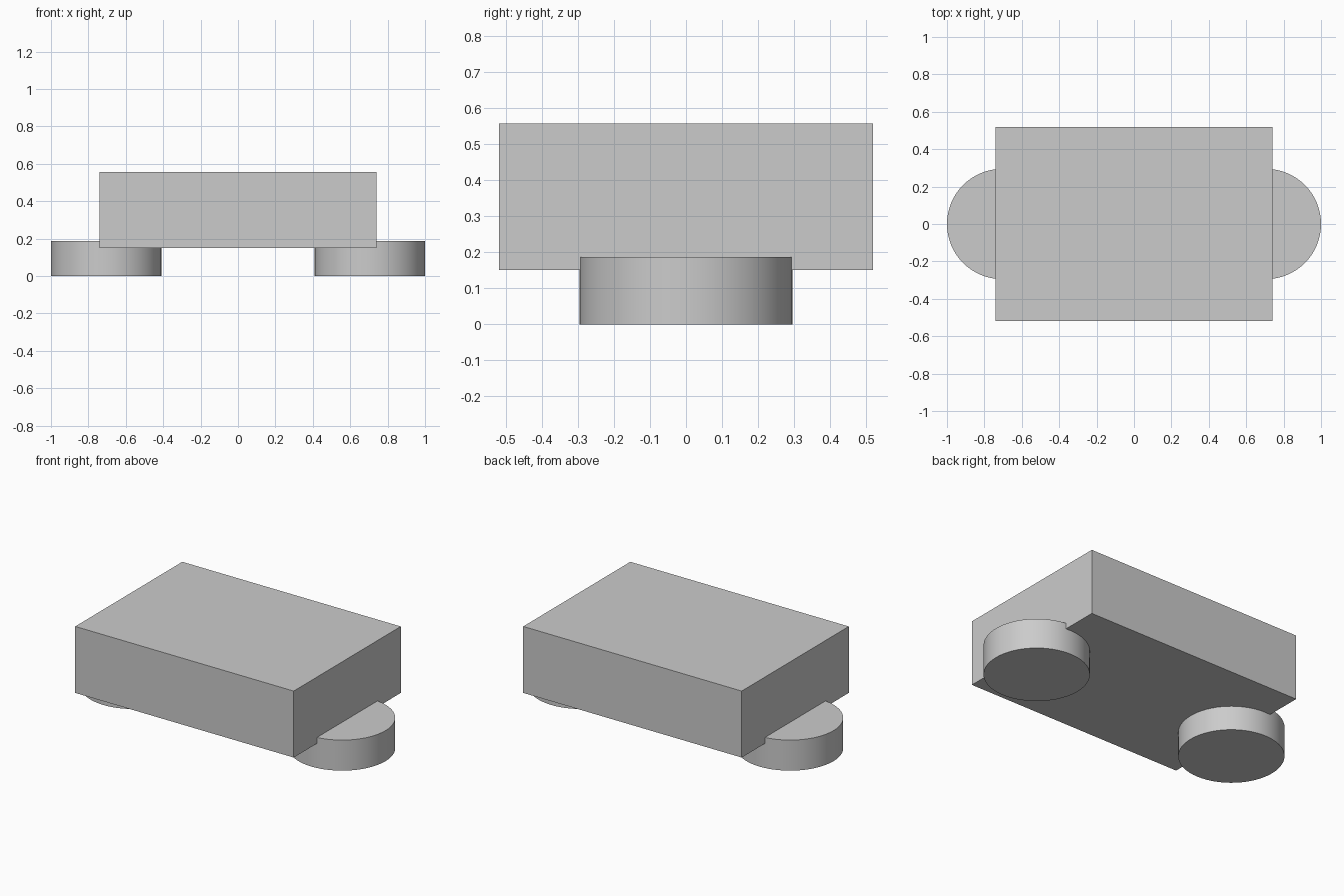
import bpy
import math

# Remove the default cube
cube = bpy.data.objects.get("Cube")
if cube:
    bpy.data.objects.remove(cube, do_unlink=True)

# Single plain grey
GREY = (0.6, 0.6, 0.6, 1.0)
grey = bpy.data.materials.new("plain_grey")
grey.use_nodes = True
grey.diffuse_color = GREY
grey.node_tree.nodes["Principled BSDF"].inputs["Base Color"].default_value = GREY

# Main block
BOTTOM, TOP = 0.15, 0.557
bpy.ops.mesh.primitive_cube_add(size=1, location=(0, 0, (BOTTOM + TOP) / 2))
block = bpy.context.object
block.name = "body_block"
block.scale = (1.48, 1.036, TOP - BOTTOM)
bpy.ops.object.transform_apply(location=False, rotation=False, scale=True)
block.data.materials.append(grey)

# Round feet, sunk slightly into the block
RADIUS, HEIGHT = 0.295, 0.187
for side, name in ((1, "left_foot"), (-1, "right_foot")):
    bpy.ops.mesh.primitive_cylinder_add(
        vertices=64, radius=RADIUS, depth=HEIGHT,
        location=(side * (1 - RADIUS), 0, HEIGHT / 2))
    foot = bpy.context.object
    foot.name = name
    foot.data.materials.append(grey)
    bpy.ops.object.shade_smooth_by_angle(angle=math.radians(30))
